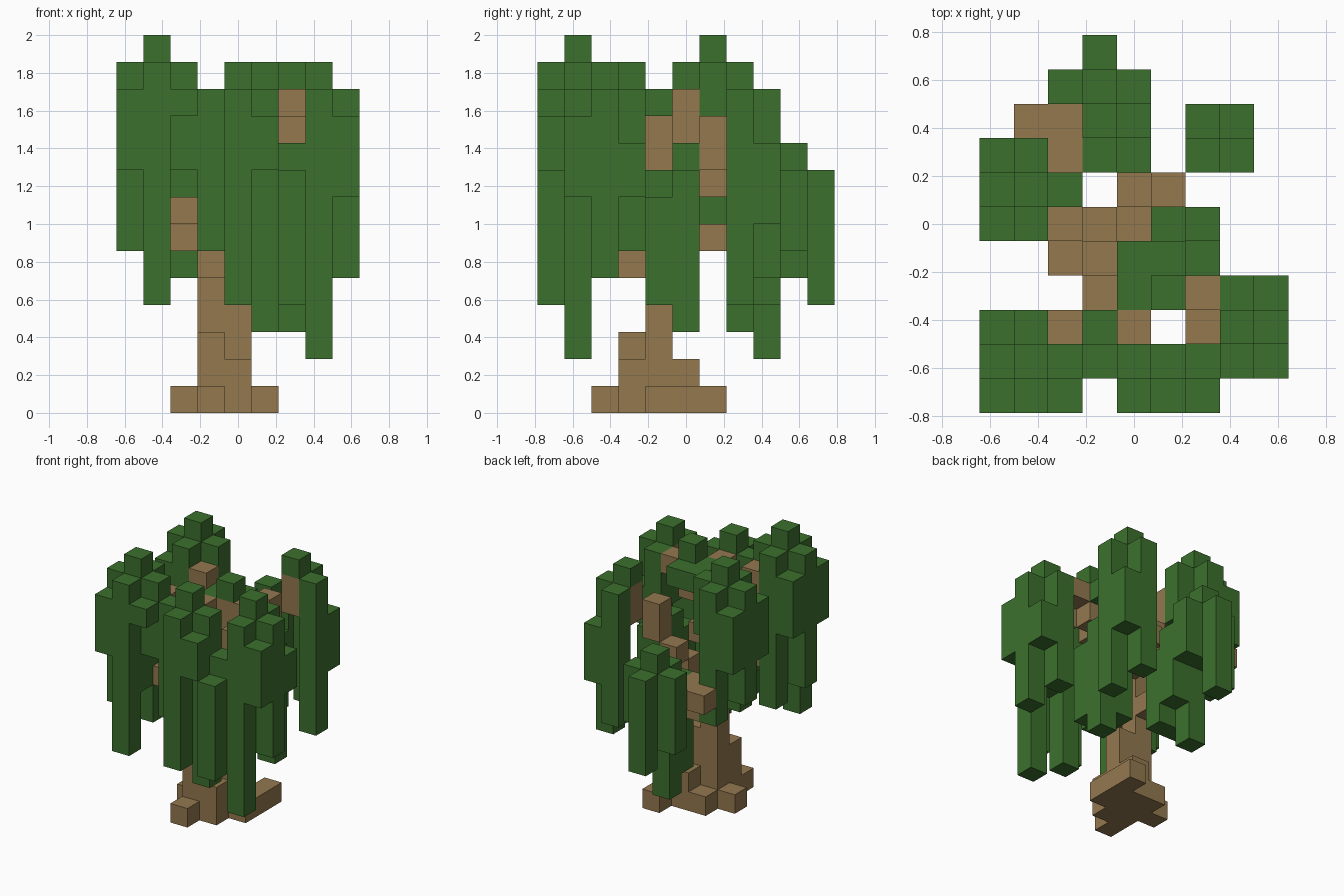
import bpy
import bmesh
from mathutils import Vector

cube = bpy.data.objects.get("Cube")
if cube:
    bpy.data.objects.remove(cube, do_unlink=True)

UNIT = 1 / 7                                # edge of one block
ORIGIN = Vector((-4.5, -5.5, 0))            # grid corner, in blocks


def make_material(name, colour):
    mat = bpy.data.materials.new(name)
    mat.use_nodes = True
    mat.diffuse_color = colour
    mat.node_tree.nodes["Principled BSDF"].inputs["Base Color"].default_value = colour
    return mat


LEAF = make_material("leaf green", (0.045, 0.163, 0.027, 1))
BARK = make_material("bark brown", (0.292, 0.188, 0.078, 1))

STEPS = dict(
    mid=(0, 0), north=(0, 1), south=(0, -1), east=(1, 0), west=(-1, 0),
    northeast=(1, 1), northwest=(-1, 1), southeast=(1, -1), southwest=(-1, -1))
NORMALS = [Vector(n) for n in
           ((1, 0, 0), (-1, 0, 0), (0, 1, 0), (0, -1, 0), (0, 0, 1), (0, 0, -1))]
parts = {}                                  # part name -> (material, set of cells)
filled = set()                              # every occupied cell


def column(part, material, x, y, bottom, top):
    cells = parts.setdefault(part, (material, set()))[1]
    for z in range(bottom, top):
        if (x, y, z) not in filled:
            filled.add((x, y, z))
            cells.add((x, y, z))


def clump(part, x, y, **strands):
    """Hanging foliage: a middle column and strands placed around it."""
    for side, (bottom, top) in strands.items():
        dx, dy = STEPS[side]
        column(part, LEAF, x + dx, y + dy, bottom, top)


def core(x, y, bottom, top):
    """Woody centre under the leafy cap of a clump."""
    column("branch_tips", BARK, x, y, bottom, top)


def build(part):
    """Make one object from the exposed block faces of a part."""
    material, cells = parts[part]
    bm = bmesh.new()
    for cell in sorted(cells):
        centre = Vector(cell) + Vector((0.5, 0.5, 0.5)) + ORIGIN
        for n in NORMALS:
            if tuple(int(c) for c in Vector(cell) + n) in filled:
                continue
            u = Vector((n.y, n.z, n.x))
            v = n.cross(u)
            ring = (-u - v, u - v, u + v, v - u)
            bm.faces.new([bm.verts.new((centre + (n + r) / 2) * UNIT) for r in ring])
    bmesh.ops.remove_doubles(bm, verts=bm.verts, dist=UNIT / 100)
    bmesh.ops.dissolve_limit(bm, angle_limit=0.01, verts=bm.verts, edges=bm.edges)
    mesh = bpy.data.meshes.new(part)
    bm.to_mesh(mesh)
    bm.free()
    mesh.materials.append(material)
    bpy.context.collection.objects.link(bpy.data.objects.new(part, mesh))


# Trunk with its buttresses
column("trunk", BARK, 3, 4, 0, 11)
for x, y, top in ((3, 3, 3), (4, 3, 2), (4, 4, 4), (4, 5, 2)):
    column("trunk", BARK, x, y, 0, top)

# Roots, one block high
for x, y in ((3, 2), (2, 4), (3, 5), (5, 4), (5, 5), (5, 6)):
    column("roots", BARK, x, y, 0, 1)

# Branches, each climbing block by block away from the trunk
branches = dict(
    front_branch=((3, 3, 5, 6), (2, 2, 7, 8), (2, 2, 10, 12)),
    back_branch=((3, 5, 5, 6), (2, 6, 6, 7), (2, 7, 6, 8), (2, 8, 7, 8), (1, 8, 7, 8)),
    left_branch=((4, 5, 7, 8), (4, 6, 8, 9), (5, 6, 9, 11)),
    right_branch=((2, 4, 9, 10), (3, 5, 9, 10), (2, 5, 10, 12)),
    front_left_branch=((4, 2, 10, 12), (6, 2, 10, 11), (6, 3, 11, 12)))
for part, pieces in branches.items():
    for piece in pieces:
        column(part, BARK, *piece)

# Woody centres of the clumps
core(6, 7, 10, 12)
core(1, 6, 11, 13)
core(1, 1, 11, 13)
core(4, 1, 10, 12)
core(7, 2, 10, 12)
core(5, 3, 10, 12)

# Hanging clumps of leaves
clump("right_back_clump", 1, 6, mid=(7, 14), north=(6, 13), south=(6, 13),
      west=(7, 13), east=(10, 13), northwest=(9, 12), southwest=(9, 12))
clump("right_front_clump", 1, 1, mid=(7, 14), south=(4, 13), north=(5, 13),
      west=(6, 13), east=(9, 13), southwest=(9, 12), southeast=(11, 12),
      northwest=(9, 12))
clump("front_clump", 4, 1, mid=(9, 13), west=(6, 12), south=(4, 12),
      east=(3, 12), southeast=(9, 11), northwest=(6, 11))
clump("front_low_strands", 6, 1, mid=(7, 10), south=(4, 9))
clump("left_front_clump", 7, 2, mid=(9, 13), south=(2, 12), east=(5, 12),
      north=(6, 12), southeast=(8, 11), northeast=(8, 10))
clump("left_back_clump", 6, 7, mid=(12, 13), east=(4, 12), north=(5, 12),
      northeast=(7, 10))
clump("crown_clump", 5, 3, mid=(10, 13), west=(6, 12), north=(11, 12),
      northwest=(11, 12))
clump("inner_clump", 5, 5, mid=(4, 10), east=(3, 9), south=(4, 9), southeast=(4, 8))
clump("back_clump", 3, 9, mid=(6, 10), north=(4, 9), west=(5, 9), east=(6, 9),
      south=(2, 9), southeast=(4, 8))
clump("back_inner_strands", 3, 7, mid=(3, 8), east=(3, 7))

for part in parts:
    build(part)
